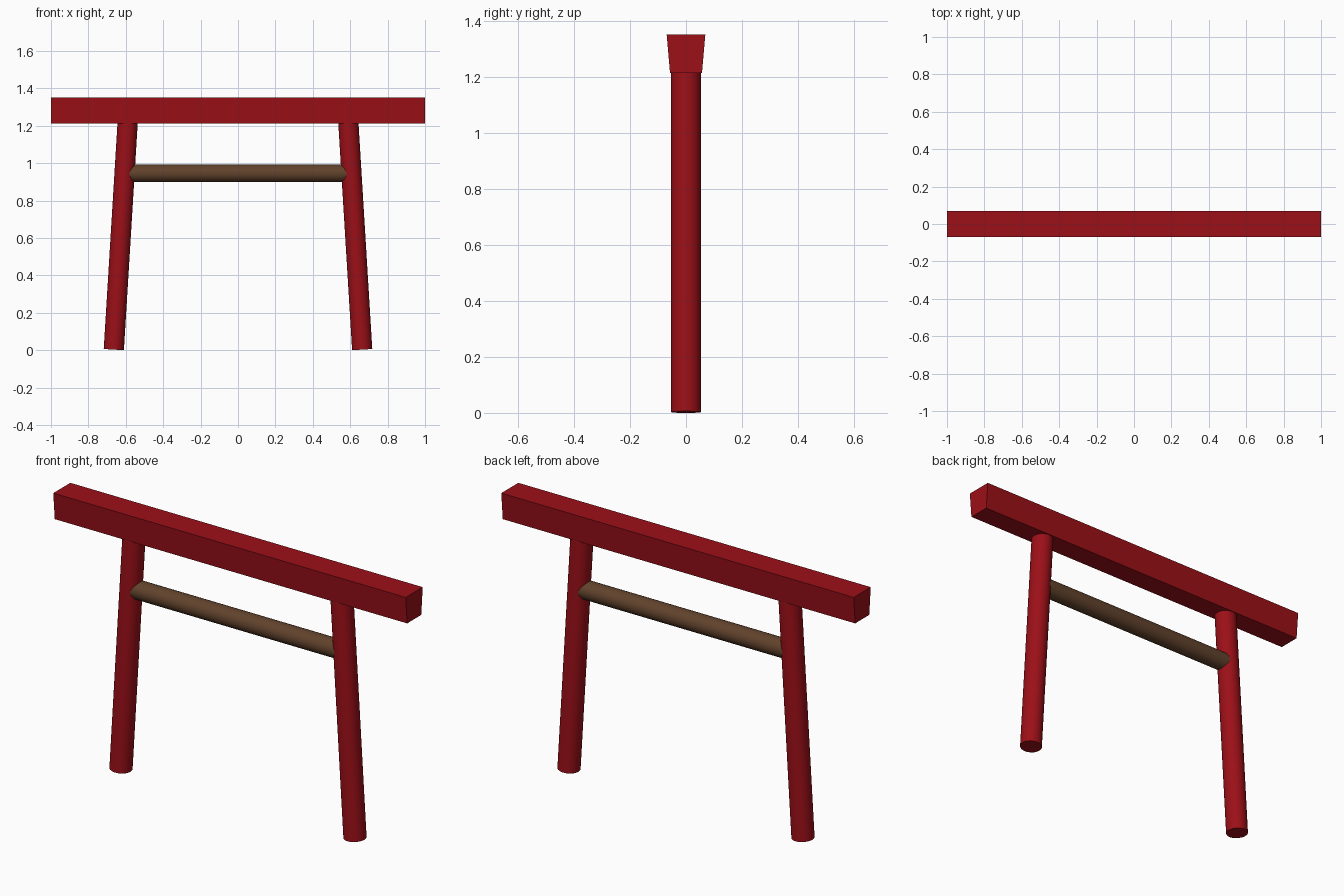
import bpy, math
from mathutils import Vector

if "Cube" in bpy.data.objects:
    bpy.data.objects.remove(bpy.data.objects["Cube"])


def material(name, color):
    m = bpy.data.materials.new(name)
    m.diffuse_color = (*color, 1)
    m.use_nodes = True
    m.node_tree.nodes["Principled BSDF"].inputs["Base Color"].default_value = m.diffuse_color
    return m


red = material("red_paint", (0.33, 0.005, 0.009))
brown = material("brown_wood", (0.12, 0.055, 0.025))


def rod(name, start, end, radius, mat):
    """Smooth closed cylinder between two points."""
    a, b = Vector(start), Vector(end)
    bpy.ops.mesh.primitive_cylinder_add(
        vertices=32, radius=radius, depth=(b - a).length, location=(a + b) / 2,
        rotation=(b - a).to_track_quat('Z', 'Y').to_euler())
    ob = bpy.context.object
    ob.name = name
    ob.data.materials.append(mat)
    bpy.ops.object.shade_smooth_by_angle(angle=math.radians(35))
    return ob


# Leaning legs, tops sunk into the beam
for side, s in (("left", -1), ("right", 1)):
    rod(side + "_leg", (s * 0.664, 0, 0.003), (s * 0.588, 0, 1.25), 0.054, red)

# Round tie bar, ends buried in the legs
rod("tie_bar", (-0.607, 0, 0.945), (0.607, 0, 0.945), 0.047, brown)

# Top beam, wider at the top than at the bottom
bpy.ops.mesh.primitive_cube_add(size=2, location=(0, 0, 1.282))
beam = bpy.context.object
beam.name = "top_beam"
for v in beam.data.vertices:
    v.co.y *= 0.069 if v.co.z > 0 else 0.057
    v.co.z *= 0.069
beam.data.materials.append(red)
